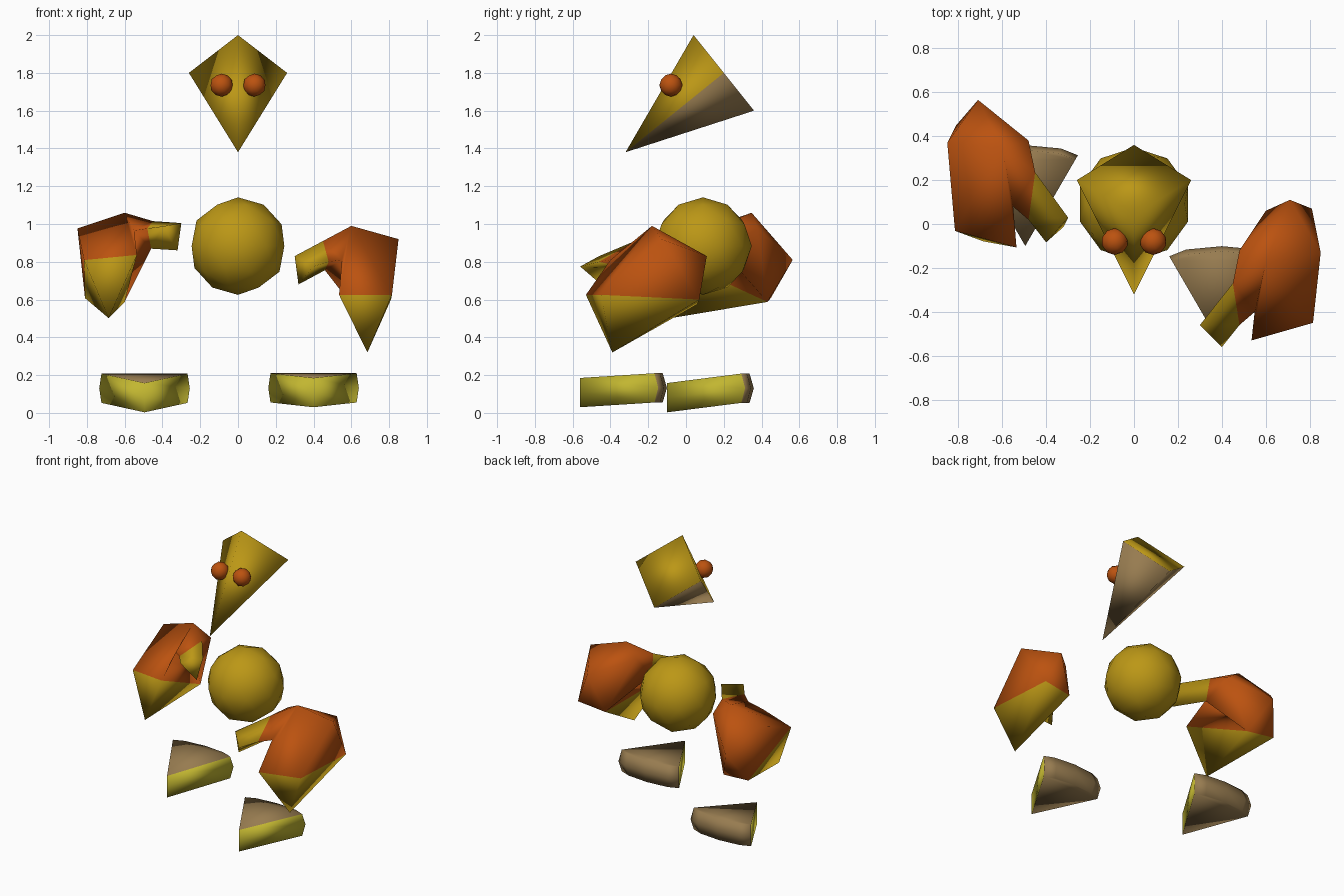
import bpy, bmesh, math
from mathutils import Matrix

if "Cube" in bpy.data.objects:
    bpy.data.objects.remove(bpy.data.objects["Cube"])


def material(name, rgb):
    m = bpy.data.materials.new(name)
    m.diffuse_color = (*rgb, 1)
    m.use_nodes = True
    m.node_tree.nodes["Principled BSDF"].inputs["Base Color"].default_value = m.diffuse_color
    return m


mustard = material("mustard", (0.50, 0.31, 0.008))
orange = material("burnt orange", (0.50, 0.085, 0.005))
brown = material("tan brown", (0.31, 0.20, 0.08))
lime = material("lime yellow", (0.54, 0.47, 0.03))


def finish(name, bm, mats):
    """Turn a bmesh into a smooth shaded object."""
    bmesh.ops.recalc_face_normals(bm, faces=bm.faces)
    for f in bm.faces:
        f.smooth = True
    me = bpy.data.meshes.new(name)
    bm.to_mesh(me)
    bm.free()
    for m in mats:
        me.materials.append(m)
    ob = bpy.data.objects.new(name, me)
    bpy.context.collection.objects.link(ob)
    return ob


def ball(name, loc, radius, mat):
    bm = bmesh.new()
    bmesh.ops.create_icosphere(bm, subdivisions=2, radius=radius,
                               matrix=Matrix.Translation(loc))
    return finish(name, bm, [mat])


def named_mesh(points, faces):
    """Build faces from one-letter point names; each entry is (names, material)."""
    bm = bmesh.new()
    v = {k: bm.verts.new(p) for k, p in points.items()}
    for names, mat in faces:
        bm.faces.new([v[n] for n in names]).material_index = mat
    return bm


# Body and eyes
ball("body", (0, 0.09, 0.883), 0.258, mustard)
for side, label in ((-1, "left"), (1, "right")):
    ball(label + "_eye", (side * 0.087, -0.08, 1.735), 0.061, orange)

# Head: tilted pyramid with its tip at the front, brown underneath
head = {"a": (0, -0.32, 1.38), "t": (0, 0.04, 2.0), "l": (-0.26, 0.20, 1.8),
        "r": (0.26, 0.20, 1.8), "b": (0, 0.36, 1.6)}
finish("head", named_mesh(head, [("atl", 0), ("art", 0), ("tlr", 0), ("lbr", 0),
                                 ("alb", 1), ("abr", 1)]), [mustard, brown])


# Feet: wedges with a rounded heel, lime on the two toe sides
def foot(name, x, toe_y, toe_z, heel_z):
    arc = [(-0.235, 0.405), (-0.16, 0.435), (0, 0.45), (0.16, 0.435), (0.235, 0.405)]
    bm = bmesh.new()
    rings = []
    for h, bulge in ((0, 0.97), (0.5, 1.02), (1, 0.97)):
        toe = bm.verts.new((x, toe_y, toe_z + 0.155 * h))
        heel = [bm.verts.new((x + px * bulge, toe_y + py * bulge, heel_z + 0.155 * h))
                for px, py in arc]
        rings.append([toe] + heel)
    n = len(rings[0])
    for low, high in zip(rings, rings[1:]):
        for i in range(n):
            j = (i + 1) % n
            f = bm.faces.new((low[i], low[j], high[j], high[i]))
            f.material_index = 1 if 0 in (i, j) else 0
    bm.faces.new(rings[0])
    bm.faces.new(rings[-1])
    finish(name, bm, [brown, lime])


foot("left_foot", -0.495, -0.10, 0.003, 0.053)
foot("right_foot", 0.40, -0.56, 0.03, 0.055)

# Arm: triangular wrist (p, q, s -> u, v, w), bent elbow block, pointed lower end (k)
arm = {
    "p": (0.30, -0.46, 0.83), "q": (0.40, -0.56, 0.775), "s": (0.32, -0.45, 0.68),
    "u": (0.45, -0.27, 0.91), "v": (0.48, -0.46, 0.80), "w": (0.46, -0.27, 0.755),
    "t": (0.60, -0.18, 0.99), "a": (0.85, -0.13, 0.92), "d": (0.71, 0.11, 0.83),
    "h": (0.48, -0.12, 0.92), "n": (0.55, -0.40, 0.81), "b": (0.815, -0.45, 0.625),
    "c": (0.535, -0.53, 0.625), "e": (0.81, 0.07, 0.60), "g": (0.60, 0.06, 0.575),
    "k": (0.685, -0.39, 0.32),
}
orange_faces = ["abed", "tad", "tdh", "thu", "tnc", "tcba", "uvnt", "deg", "dgh",
                "huw", "vwn", "hwg", "wng", "ncg"]
mustard_faces = ["psq", "pqvu", "qswv", "spuw", "bck", "cgk", "gek", "ebk"]
mustard_faces[3] = "spuw"[:3] + "w"
arm_faces = [(f, 0) for f in orange_faces] + [(f, 1) for f in mustard_faces]

finish("right_arm", named_mesh(arm, arm_faces), [orange, mustard])

# Left arm: mirrored, swung up by 20 degrees about the elbow and moved back
swing = math.radians(20)
left = {}
for key, (x, y, z) in arm.items():
    dy, dz = y - 0.11, z - 0.83
    left[key] = (-x,
                 0.565 + dy * math.cos(swing) + dz * math.sin(swing),
                 0.81 - dy * math.sin(swing) + dz * math.cos(swing))
finish("left_arm", named_mesh(left, arm_faces), [orange, mustard])
